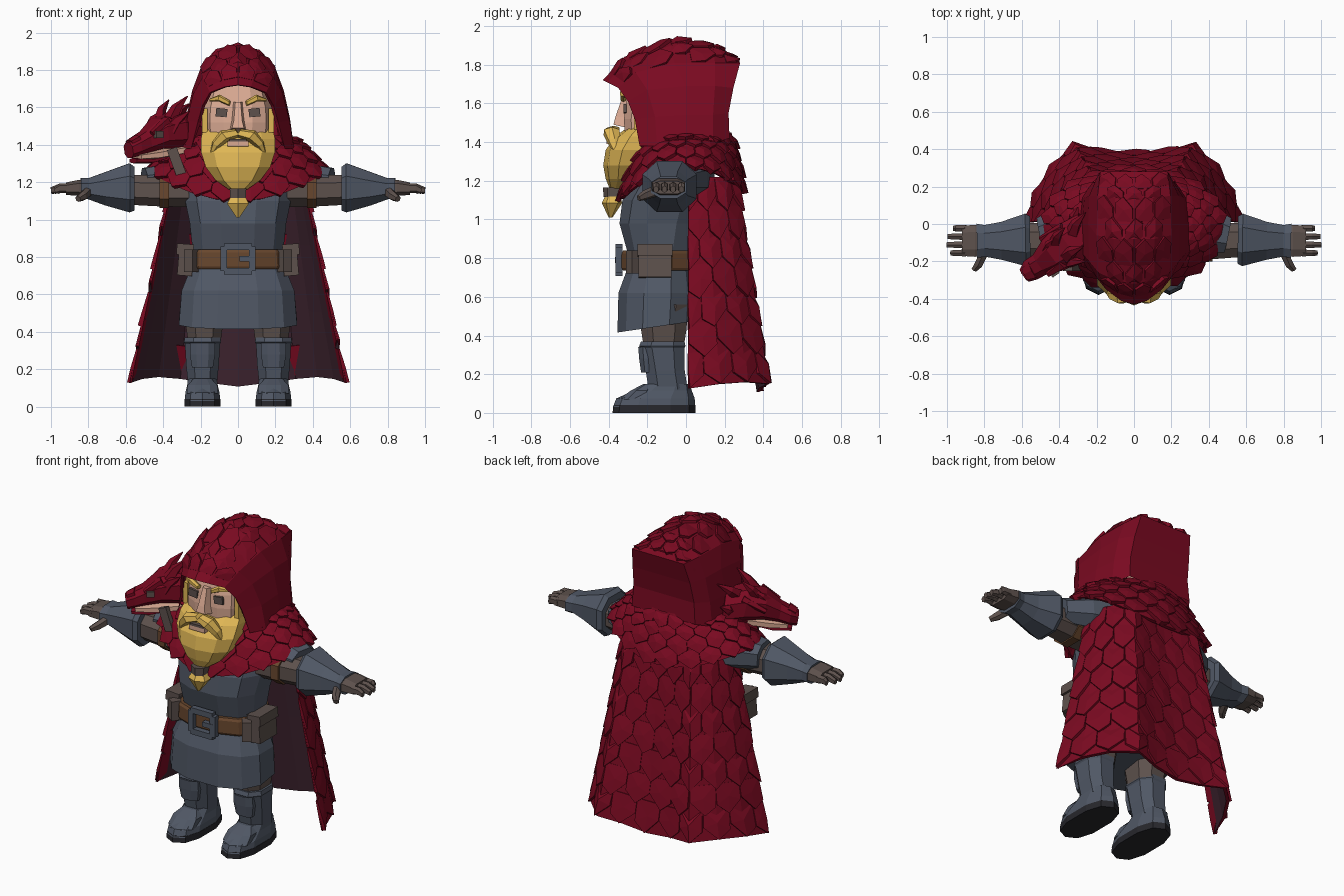
import bpy, bmesh, math, random
from mathutils import Vector, Matrix

if "Cube" in bpy.data.objects:
    bpy.data.objects.remove(bpy.data.objects["Cube"])

random.seed(4)
COL = {"red_cloth": (0.195, 0.003, 0.015), "slate_armour": (0.08, 0.096, 0.13),
       "grey_leather": (0.11, 0.082, 0.073), "brown_leather": (0.14, 0.063, 0.027),
       "skin": (0.70, 0.40, 0.29), "gold_hair": (0.74, 0.47, 0.09),
       "dark_lining": (0.05, 0.018, 0.03), "dark_sole": (0.02, 0.02, 0.025)}
MAT = {}
for key, c in COL.items():
    MAT[key] = bpy.data.materials.new(key)
    MAT[key].diffuse_color = (*c, 1)
RED, SLATE, GREY, BROWN, SKIN, GOLD, LINING, SOLE = COL


def make(name, bm, *mats, mirror=False):
    bmesh.ops.remove_doubles(bm, verts=bm.verts, dist=1e-5)
    bmesh.ops.recalc_face_normals(bm, faces=bm.faces)
    me = bpy.data.meshes.new(name)
    bm.to_mesh(me)
    bm.free()
    for m in mats:
        me.materials.append(MAT[m])
    ob = bpy.data.objects.new(name, me)
    bpy.context.collection.objects.link(ob)
    if mirror:
        ob.modifiers.new("mirror", "MIRROR").use_mirror_merge = False
    return ob


def circle(n, p):
    """Rounded-square unit outline with n sides."""
    out = []
    for i in range(n):
        a = 2 * math.pi * (i + 0.5) / n
        c, s = math.cos(a), math.sin(a)
        out.append((math.copysign(abs(c) ** (2 / p), c), math.copysign(abs(s) ** (2 / p), s)))
    return out


def loft(name, rings, mat, mirror=False):
    bm = bmesh.new()
    vs = [[bm.verts.new(p) for p in r] for r in rings]
    n = len(rings[0])
    for a, b in zip(vs, vs[1:]):
        for i in range(n):
            bm.faces.new((a[i], a[(i + 1) % n], b[(i + 1) % n], b[i]))
    bm.faces.new(vs[0])
    bm.faces.new(vs[-1])
    return make(name, bm, mat, mirror=mirror)


def stack(name, levels, mat, cx=0, n=12, p=2.5, tilt=0, mirror=False):
    """Upright body: levels of (z, half width, front y, back y)."""
    rings = [[(cx + a * x, (f + b) / 2 + (b - f) / 2 * y, z + (tilt * y if k == 0 else 0))
              for x, y in circle(n, p)] for k, (z, a, f, b) in enumerate(levels)]
    return loft(name, rings, mat, mirror)


def tube(name, pts, mat, n=8, p=2.4, mirror=False):
    """Sideways body: stations of (x, y, z, half width, half height)."""
    d = (Vector(pts[-1][:3]) - Vector(pts[0][:3])).normalized()
    side = d.cross(Vector((0, 0, 1) if abs(d.z) < 0.95 else (0, 1, 0))).normalized()
    up = side.cross(d)
    rings = [[Vector(q[:3]) + side * q[3] * x + up * q[4] * y for x, y in circle(n, p)] for q in pts]
    return loft(name, rings, mat, mirror)


def box(name, c, s, mat, rz=0, ry=0, mirror=False):
    bm = bmesh.new()
    m = Matrix.Translation(c) @ Matrix.Rotation(rz, 4, 'Z') @ Matrix.Rotation(ry, 4, 'Y')
    bmesh.ops.create_cube(bm, size=1, matrix=m @ Matrix.Diagonal((*s, 1)))
    return make(name, bm, mat, mirror=mirror)


def sheet(name, outer, inner_mat, axis_y=-0.1, t=0.02):
    """Cloth: the outer grid folded round its last row to an inner grid."""
    inner = []
    for row in reversed(outer):
        inner.append([p if i in (0, len(row) - 1) else
                      p + (Vector((0, axis_y, p.z - 0.05)) - p).normalized() * t for i, p in enumerate(row)])
    bm = bmesh.new()
    vs = [[bm.verts.new(p) for p in r] for r in outer + inner]
    for j, (a, b) in enumerate(zip(vs, vs[1:])):
        for i in range(len(a) - 1):
            f = bm.faces.new((a[i], a[i + 1], b[i + 1], b[i]))
            f.material_index = int(j >= len(outer))
    return make(name, bm, RED, inner_mat)


def scales(name, grid, spots, du, dv, lift, centre):
    """Overlapping pointed plates laid on a grid, tips along increasing row."""
    def at(u, v):
        i = max(0, min(len(grid[0]) - 2, int(u)))
        j = max(0, min(len(grid) - 2, int(v)))
        x, y = u - i, v - j
        return grid[j][i].lerp(grid[j][i + 1], x).lerp(grid[j + 1][i].lerp(grid[j + 1][i + 1], x), y)
    bm = bmesh.new()
    top = len(grid[0]) - 1
    for u, v in spots:
        e = random.uniform(-0.15, 0.15)
        lo, hi = max(0, u - du), min(top, u + du)
        uv = [(lo, v), (hi, v), (hi, v + dv * (0.72 + e)), (min(top, max(0, u + e * du)), v + dv * 1.15),
              (lo, v + dv * (0.72 - e)), ((lo + hi) / 2, v + dv * 0.5)]
        n = (at(u + .2, v) - at(u - .2, v)).cross(at(u, v + .2) - at(u, v - .2)).normalized()
        if n.dot(at(u, v) - Vector(centre)) < 0:
            n.negate()
        h = lift * random.uniform(.75, 1.2)
        hs = [0.002, 0.002, h * .7, h, h * .7, h * .8]
        o = [bm.verts.new(at(*q) + n * k) for q, k in zip(uv, hs)]
        b = [bm.verts.new(at(*q) - n * 0.008) for q in uv[:5]]
        for i in range(5):
            k = (i + 1) % 5
            bm.faces.new((o[i], o[k], o[5]))
            bm.faces.new((o[i], b[i], b[k], o[k]))
        bm.faces.new(b[::-1])
    return make(name, bm, RED)


def both(half):
    """Mirror a centre-to-side list of points into a full row."""
    return [Vector((-x, y, z)) for x, y, z in half[:0:-1]] + [Vector(p) for p in half]


# Legs and boots
stack("boot_sole", [(0, .1, -.38, .05), (.04, .1, -.375, .05)], SOLE, .19, 10, mirror=True)
stack("boot_foot", [(.03, .099, -.378, .047), (.075, .095, -.36, .045), (.115, .085, -.27, .03),
                    (.15, .08, -.21, .02)], SLATE, .19, 10, mirror=True)
stack("boot_toe_plate", [(.07, .088, -.352, -.17), (.115, .084, -.29, -.17), (.15, .05, -.22, -.17)],
      SLATE, .19, 8, mirror=True)
stack("boot_shaft", [(.12, .082, -.2, .015), (.22, .093, -.215, .0), (.335, .1, -.24, .0),
                     (.345, .106, -.25, .005), (.37, .1, -.24, 0)], SLATE, .19, 8, mirror=True)
stack("trouser_leg", [(.34, .092, -.225, -.005), (.43, .105, -.24, .01), (.56, .12, -.25, .02)],
      GREY, .18, 8, mirror=True)
stack("shin_plate", [(.21, .06, -.235, -.15), (.28, .072, -.245, -.15), (.34, .07, -.25, -.15)],
      SLATE, .19, 8, mirror=True)

# Tunic, belt, buckle and pouches
stack("tunic", [(.445, .325, -.36, .05), (.62, .31, -.355, .06), (.74, .26, -.31, .04), (.84, .25, -.31, .05),
                (.98, .265, -.35, .1), (1.1, .29, -.335, .14), (1.24, .3, -.25, .15), (1.4, .18, -.17, .12)],
      SLATE, tilt=.03)
stack("belt", [(.735, .27, -.33, .055), (.75, .278, -.338, .06), (.825, .272, -.338, .06), (.84, .262, -.33, .06)],
      BROWN)
for s in (-1, 1):
    box("buckle_side", (s * .076, -.347, .79), (.035, .035, .13), SLATE)
    box("buckle_bar", (0, -.347, .79 + s * .066), (.15, .035, .035), SLATE)
box("buckle_prong", (.045, -.352, .79), (.075, .03, .03), SLATE)
box("side_pouch", (.28, -.16, .775), (.08, .17, .15), GREY, ry=-.08, mirror=True)
box("side_pouch_flap", (.283, -.16, .84), (.09, .18, .06), GREY, ry=-.08, mirror=True)
box("front_pouch", (.25, -.27, .78), (.055, .06, .12), GREY, rz=.6, mirror=True)

# Arms, gauntlets and hands
tube("shoulder", [(.2, .0, 1.22, .16, .12), (.36, -.02, 1.21, .14, .1), (.5, -.06, 1.2, .1, .08)], SLATE, mirror=True)
tube("sleeve", [(.26, -.09, 1.16, .12, .1), (.42, -.09, 1.155, .105, .09), (.6, -.085, 1.16, .095, .085)],
     GREY, mirror=True)
tube("arm_strap", [(.37, -.09, 1.155, .122, .1), (.42, -.09, 1.155, .118, .098)], BROWN, mirror=True)
tube("gauntlet", [(.555, -.085, 1.165, .135, .125), (.58, -.085, 1.17, .15, .14), (.71, -.09, 1.165, .108, .095),
                  (.8, -.09, 1.165, .09, .06), (.84, -.09, 1.165, .098, .06)], SLATE, mirror=True)
tube("palm", [(.8, -.09, 1.165, .08, .04), (.85, -.09, 1.17, .09, .045), (.92, -.09, 1.165, .085, .035)],
     GREY, 8, 3, mirror=True)
for k in range(4):
    y, end = -.155 + k * .044, (.98, 1.0, .995, .965)[k]
    tube("finger", [(.9, y, 1.168, .02, .027), (.95, y, 1.168, .019, .025), (end, y, 1.155, .015, .018)],
         GREY, 6, mirror=True)
tube("thumb", [(.8, -.15, 1.15, .025, .03), (.83, -.215, 1.125, .024, .025), (.855, -.245, 1.11, .016, .016)],
     GREY, 6, mirror=True)

# Cape with scale rows
top = [(0, .24, 1.22), (.11, .25, 1.22), (.22, .26, 1.22), (.3, .19, 1.22), (.34, .1, 1.22), (.355, .01, 1.22)]
low = [(0, .385, .11), (.17, .395, .13), (.32, .43, .15), (.44, .315, .16), (.53, .175, .15), (.58, .01, .125)]
cape = []
for j in range(10):
    cape.append(both([Vector(a).lerp(Vector(b), j / 9) for a, b in zip(top, low)]))
sheet("cape", cape, LINING, 0)
scales("cape_scales", cape, [(u + (r % 2) * .5, r * 1.25) for r in range(7) for u in range(11) if u + (r % 2) * .5 <= 10],
       .49, 1.3, .017, (0, 0, .6))

# Shoulder mantle
mantle = []
for v in (0, .5, 1):
    row = []
    for i in range(25):
        a = 2 * math.pi * i / 24
        s, c = math.sin(a), -math.cos(a)
        zb = 1.10 + .16 * s * s + (.04 if c > 0 else 0) * c
        r = Vector((.26 * s, .235 * c, 1.45)).lerp(Vector((.48 * s, (.35 if c < 0 else .3) * c, zb)), v)
        r.z += .03 * (v == .5)
        row.append(r)
    mantle.append(row)
sheet("mantle", mantle, RED, 0)
scales("mantle_scales", mantle, [(u * 1.2 + (r % 2) * .6, .1 + r * .45) for r in range(4) for u in range(20)],
       .6, .54, .024, (0, 0, 1.1))

# Hood
rows = [[(0, -.43, 1.72), (.07, -.41, 1.71), (.15, -.35, 1.68), (.19, -.3, 1.61), (.215, -.265, 1.52), (.25, -.24, 1.38)],
        [(0, -.32, 1.84), (.1, -.3, 1.81), (.19, -.26, 1.76), (.24, -.2, 1.67), (.275, -.16, 1.53), (.3, -.15, 1.38)],
        [(0, -.08, 1.935), (.11, -.08, 1.9), (.2, -.06, 1.81), (.245, 0, 1.69), (.278, 0, 1.54), (.3, 0, 1.38)],
        [(0, .13, 1.905), (.1, .14, 1.88), (.195, .15, 1.81), (.24, .15, 1.69), (.265, .14, 1.54), (.28, .14, 1.39)],
        [(0, .25, 1.84), (.09, .25, 1.83), (.18, .28, 1.81), (.2, .245, 1.68), (.21, .22, 1.55), (.22, .225, 1.42)]]
hood = [both(r) for r in rows]
sheet("hood", hood[::-1], RED)
bm = bmesh.new()
back = [bm.verts.new(p) for p in hood[-1]]
for i in range(5):
    quad = (back[i], back[i + 1], back[9 - i], back[10 - i])
    bm.faces.new(quad if i < 4 else (back[4], back[5], back[6]))
make("hood_back", bm, RED)
scales("hood_scales", hood, [(3.5 + u + (r % 2) * .5, .35 + r * .52) for r in range(7) for u in range(4 - r % 2)],
       .45, .55, .02, (0, 0, 1.5))

# Head and face
stack("head", [(1.25, .14, -.28, 0), (1.4, .18, -.32, .05), (1.52, .19, -.325, .08), (1.6, .185, -.315, .08),
               (1.72, .15, -.28, .06)], SKIN, n=12, p=3)
loft("nose", [[(-.045, -.31, 1.475), (.045, -.31, 1.475), (.032, -.375, 1.49), (-.032, -.375, 1.49)],
              [(-.035, -.31, 1.53), (.035, -.31, 1.53), (.022, -.365, 1.53), (-.022, -.365, 1.53)],
              [(-.025, -.3, 1.63), (.025, -.3, 1.63), (.014, -.33, 1.63), (-.014, -.33, 1.63)]], SKIN)
box("eye", (.088, -.316, 1.572), (.06, .016, .045), GREY, ry=-.1, mirror=True)
tube("brow", [(.045, -.325, 1.622, .016, .014), (.1, -.325, 1.65, .018, .019), (.15, -.295, 1.64, .01, .008)],
     GOLD, 6, mirror=True)
box("sideburn", (.178, -.225, 1.53), (.03, .09, .13), GOLD, mirror=True)

# Beard, moustache and braid
stack("beard", [(1.485, .195, -.29, -.13), (1.43, .208, -.365, -.13), (1.36, .207, -.415, -.15),
                (1.28, .18, -.428, -.18), (1.21, .125, -.415, -.22), (1.16, .05, -.395, -.3)], GOLD, n=10, p=2.2)
tube("moustache", [(0, -.375, 1.465, .035, .025), (.07, -.385, 1.45, .045, .035), (.12, -.37, 1.4, .035, .025),
                   (.145, -.36, 1.345, .012, .01)], GOLD, 6, mirror=True)
box("lip", (0, -.395, 1.405), (.11, .03, .03), SKIN)
box("mouth", (0, -.4, 1.424), (.09, .025, .014), GREY)
stack("braid_tie", [(1.115, .046, -.425, -.33), (1.165, .05, -.43, -.32)], GREY, n=6)
stack("braid_tip", [(1.01, .008, -.4, -.38), (1.085, .065, -.435, -.33), (1.125, .042, -.415, -.34)], GOLD, n=6)

# Dragon-head shoulder guard
tube("dragon_skull", [(-.24, -.02, 1.45, .1, .1), (-.34, -.1, 1.475, .125, .105), (-.43, -.165, 1.46, .105, .085),
                      (-.5, -.215, 1.415, .068, .06), (-.55, -.245, 1.39, .065, .052), (-.585, -.275, 1.37, .042, .045)], RED)
tube("dragon_gums", [(-.3, -.1, 1.375, .095, .025), (-.45, -.19, 1.345, .07, .025), (-.54, -.245, 1.335, .052, .018)],
     SKIN, 6)
tube("dragon_jaw", [(-.4, -.16, 1.335, .05, .016), (-.47, -.2, 1.315, .05, .014), (-.56, -.255, 1.315, .045, .015)],
     RED, 6)
tube("dragon_nostril", [(-.54, -.245, 1.435, .05, .02), (-.58, -.265, 1.41, .04, .02)], RED, 6)
for x, y, z, tx, ty, tz, r in ((-.42, -.1, 1.53, -.37, -.02, 1.64, .035), (-.36, -.17, 1.53, -.27, -.12, 1.66, .04),
                               (-.33, -.05, 1.53, -.26, .06, 1.62, .04), (-.36, -.2, 1.48, -.26, -.2, 1.58, .04),
                               (-.47, -.14, 1.49, -.41, -.07, 1.58, .03), (-.31, .0, 1.45, -.3, .09, 1.5, .04)):
    tube("dragon_horn", [(x, y, z, r, r), ((x + tx) / 2 - .015, (y + ty) / 2, (z + tz) / 2, r * .7, r * .7),
                         (tx, ty, tz, .003, .003)], RED, 5)
for y in (-.27, -.08):
    tube("dragon_brow", [(-.5 if y > -.2 else -.46, y, 1.46, .015, .015), (-.38, y + .06, 1.53, .03, .025)], RED, 5)
box("dragon_eye", (-.425, -.262, 1.455), (.045, .03, .035), GREY, rz=.6)
box("shoulder_strap", (-.325, -.235, 1.3), (.055, .03, .17), GREY, ry=-.35)

for m in bpy.data.materials:
    if m.users and not m.is_grease_pencil:
        m.use_nodes = True
        m.node_tree.nodes["Principled BSDF"].inputs["Base Color"].default_value = m.diffuse_color
